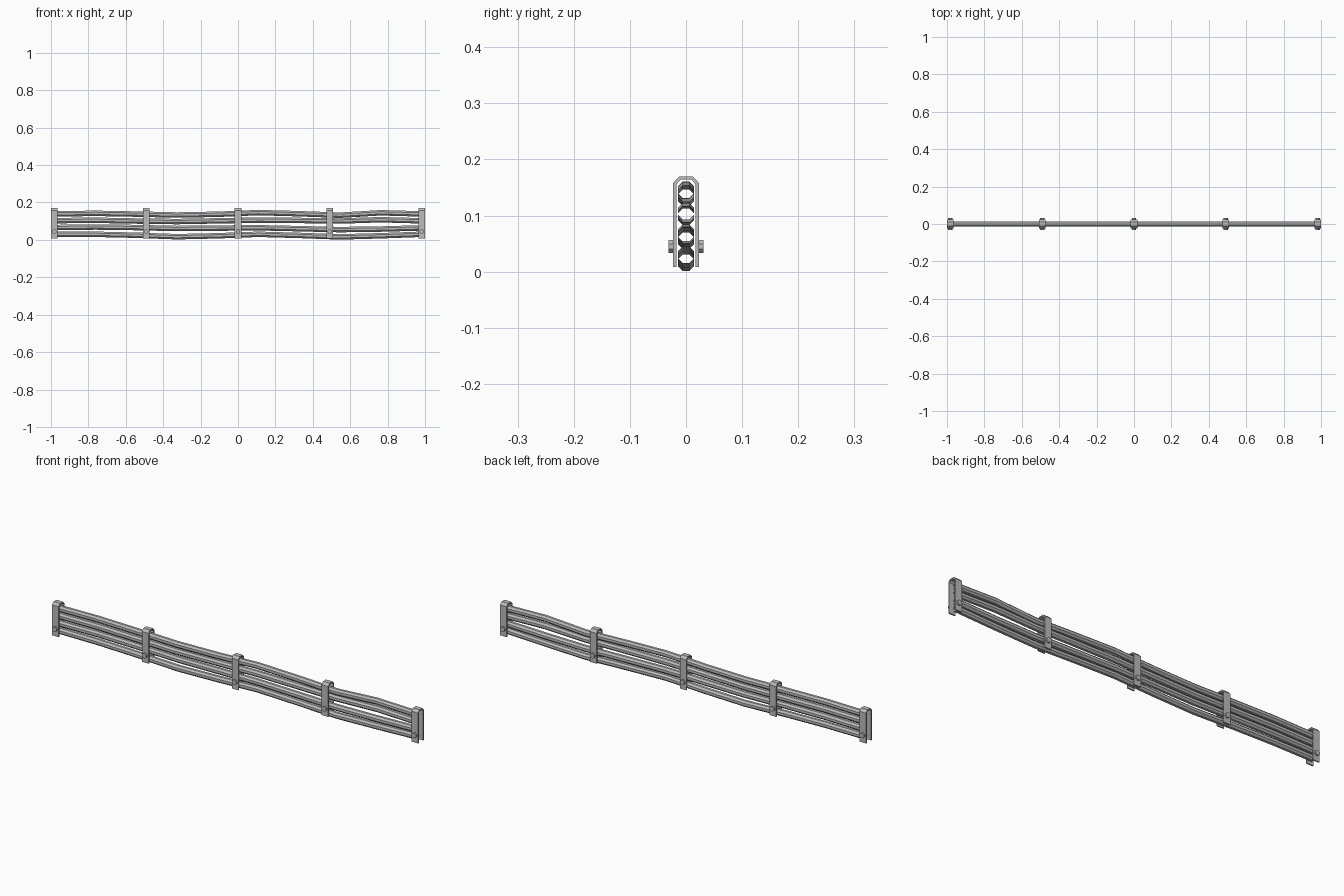
import bpy, bmesh, math
from mathutils import Matrix

if "Cube" in bpy.data.objects:
    bpy.data.objects.remove(bpy.data.objects["Cube"])

steel = bpy.data.materials.new("dark_grey")
steel.diffuse_color = (0.5, 0.5, 0.5, 1)
steel.use_nodes = True
steel.node_tree.nodes["Principled BSDF"].inputs["Base Color"].default_value = steel.diffuse_color


def mesh_object(name, bm):
    bmesh.ops.recalc_face_normals(bm, faces=bm.faces)
    me = bpy.data.meshes.new(name)
    bm.to_mesh(me)
    bm.free()
    me.materials.append(steel)
    ob = bpy.data.objects.new(name, me)
    bpy.context.collection.objects.link(ob)
    return ob


def cable(name, heights):
    # open-ended wavy eight-sided tube through evenly spaced heights
    x0, steps, sides, r = -0.98, 18, 8, 0.0158
    n = len(heights) - 1
    bm = bmesh.new()
    rings = []
    for i in range(steps + 1):
        t = i / steps * n
        k = min(int(t), n - 1)
        f = t - k
        z = heights[k] * (1 - f) + heights[k + 1] * f
        x = x0 + 1.96 * i / steps
        rings.append([bm.verts.new((x, r * math.cos(a), z + r * math.sin(a)))
                      for a in (2 * math.pi * (j + .5) / sides for j in range(sides))])
    for a, b in zip(rings, rings[1:]):
        for j in range(sides):
            q = (j + 1) % sides
            bm.faces.new((a[j], a[q], b[q], b[j]))
    mesh_object(name, bm)


def clamp(name, x, w=0.036):
    # inverted U strap with chamfered shoulders
    outer = [(-.023, .008), (-.023, .158), (-.012, .170)]
    inner = [(-.017, .008), (-.017, .156), (-.010, .164)]
    outer += [(-y, z) for y, z in reversed(outer)]
    inner += [(-y, z) for y, z in reversed(inner)]
    bm = bmesh.new()
    a = [bm.verts.new((x - w / 2, y, z)) for y, z in outer + inner[::-1]]
    b = [bm.verts.new((x + w / 2, y, z)) for y, z in outer + inner[::-1]]
    n, half = len(a), len(outer)
    for i in range(n):
        j = (i + 1) % n
        bm.faces.new((a[i], a[j], b[j], b[i]))
    for i in range(half - 1):
        for v in (a, b):
            bm.faces.new((v[i], v[i + 1], v[n - 2 - i], v[n - 1 - i]))
    mesh_object(name, bm)


def bolt(name, x, side):
    bm = bmesh.new()
    bmesh.ops.create_cone(bm, cap_ends=True, segments=8, radius1=.0125, radius2=.0125,
                          depth=.010,
                          matrix=Matrix.Translation((x, side * .0265, .045))
                          @ Matrix.Rotation(math.pi / 2, 4, 'X')
                          @ Matrix.Rotation(math.pi / 8, 4, 'Z'))
    mesh_object(name, bm)


# cables, bottom to top
cable("cable_bottom", [.030, .030, .025, .017, .022, .030, .024, .016, .022, .030])
cable("cable_lower", [.066, .069, .066, .061, .063, .065, .060, .055, .058, .064])
cable("cable_upper", [.103, .105, .101, .098, .102, .106, .104, .101, .108, .102])
cable("cable_top", [.139, .142, .138, .133, .137, .146, .140, .132, .145, .139])

# straps with a bolt on each face
for i, x in enumerate((-.982, -.491, 0, .491, .982)):
    clamp(f"clamp_{i + 1}", x)
    bolt(f"bolt_front_{i + 1}", x, -1)
    bolt(f"bolt_back_{i + 1}", x, 1)
